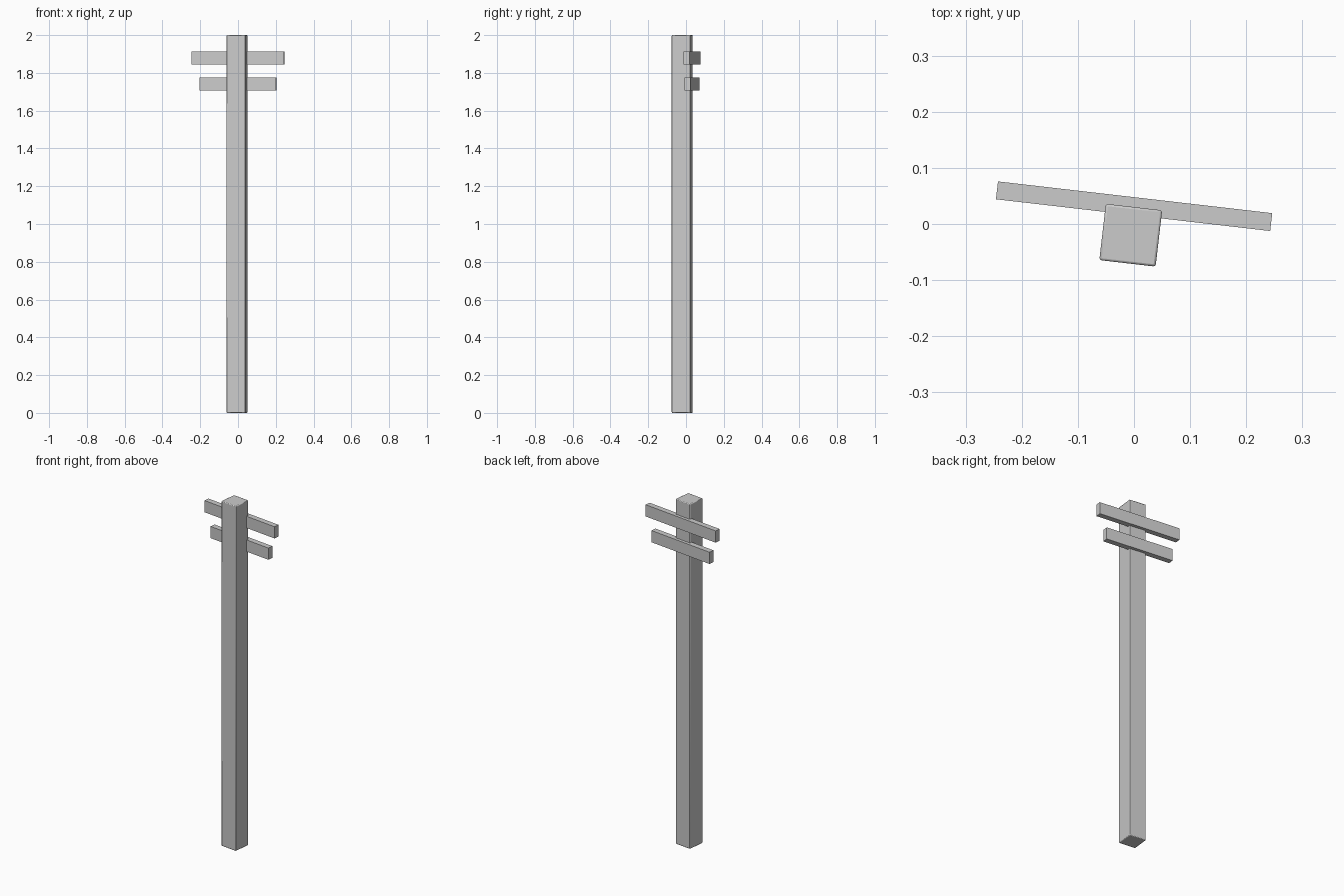
import bpy
from math import radians
from mathutils import Matrix, Vector

if "Cube" in bpy.data.objects:
    bpy.data.objects.remove(bpy.data.objects["Cube"])

TURN = Matrix.Rotation(radians(-6.6), 4, 'Z')


def box(name, size, center, bevel=0.0):
    """Box placed in the turned frame of the post."""
    bpy.ops.mesh.primitive_cube_add(size=1)
    ob = bpy.context.object
    ob.name = name
    ob.data.transform(Matrix.Diagonal((*size, 1)))
    ob.matrix_world = TURN @ Matrix.Translation(Vector(center))
    if bevel:
        mod = ob.modifiers.new("Edge bevel", 'BEVEL')
        mod.width = bevel
        mod.segments = 2
        bpy.ops.object.shade_smooth_by_angle(angle=radians(50))
    return ob


# Upright post with softened edges
box("post", (0.101, 0.101, 2.0), (-0.0035, -0.0205, 1.0), bevel=0.004)

# Two cross boards let into the back of the post
for name, length, z in (("upper_crossbar", 0.492, 1.878),
                        ("lower_crossbar", 0.407, 1.741)):
    box(name, (length, 0.032, 0.068), (-0.0035, 0.0315, z))
